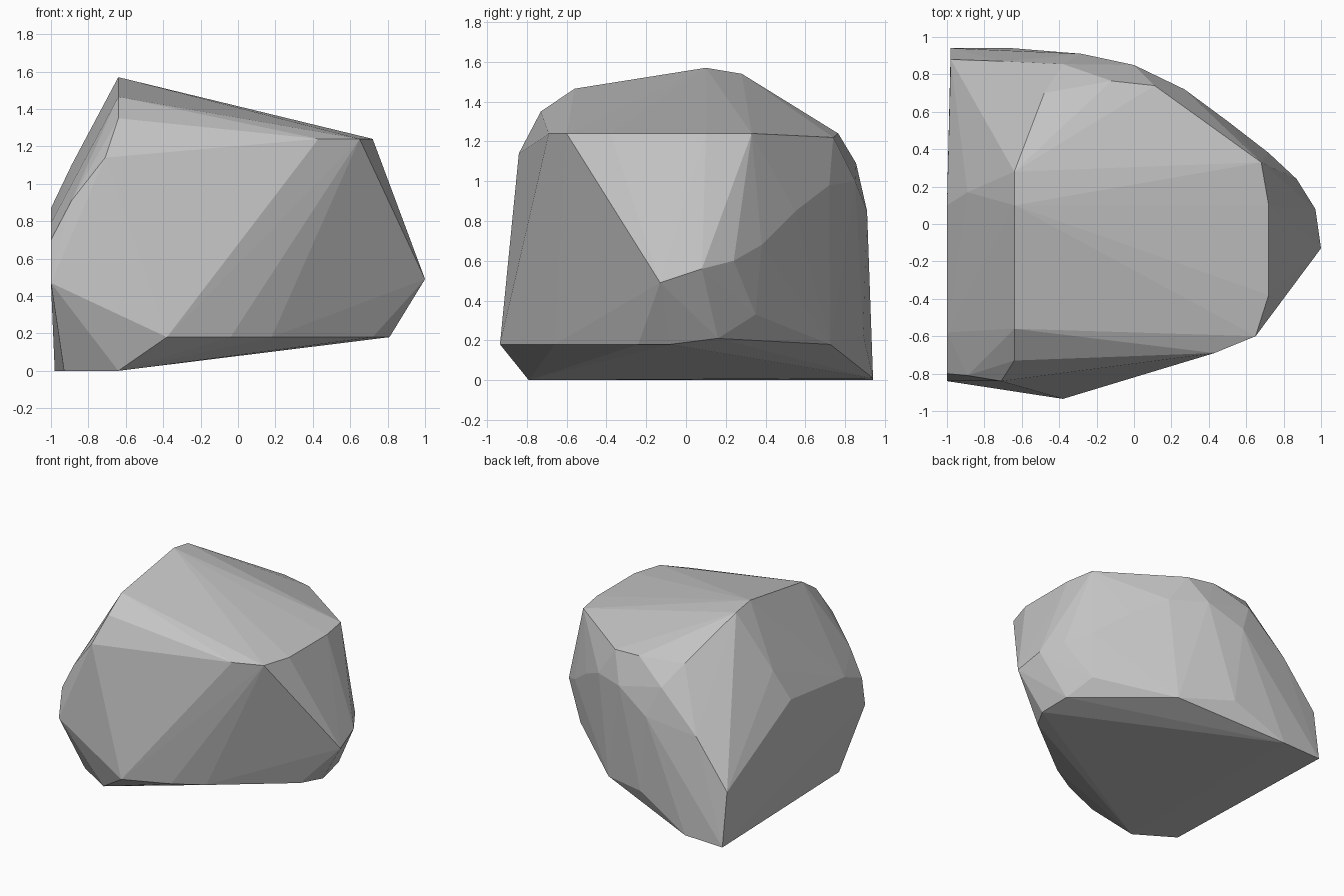
import bpy, bmesh

# Corner points of the faceted boulder, grouped by region
ridge = [(-0.64, 0.10, 1.57), (-0.64, 0.28, 1.54), (-0.64, -0.56, 1.465),
         (-0.64, -0.73, 1.35), (-0.71, -0.84, 1.14)]
shoulder = [(0.43, -0.69, 1.24), (0.65, -0.60, 1.24), (0.72, -0.38, 1.24),
            (0.72, 0.10, 1.24), (0.68, 0.33, 1.24), (0.11, 0.74, 1.22),
            (-0.12, 0.765, 1.24), (-0.48, 0.70, 1.25)]
rounded_back = [(1.0, -0.13, 0.49), (0.97, 0.08, 0.56), (0.87, 0.24, 0.60),
                (0.72, 0.38, 0.68), (0.50, 0.55, 0.85), (0.27, 0.72, 0.98),
                (0.0, 0.85, 1.0), (-0.38, 0.855, 1.09), (-0.28, 0.91, 0.85),
                (-0.70, 0.87, 0.785)]
lower_back = [(0.69, 0.35, 0.33), (0.18, 0.725, 0.18), (-0.22, 0.89, 0.23)]
left_side = [(-1.0, 0.10, 0.87), (-0.89, 0.17, 1.10), (-1.0, -0.58, 0.79),
             (-0.89, -0.81, 0.91), (-1.0, -0.80, 0.70), (-1.0, -0.84, 0.47),
             (-0.98, 0.88, 0.42)]
underside = [(-0.98, 0.94, 0.0), (-0.65, 0.94, 0.01), (-0.93, -0.61, 0.0),
             (-0.64, -0.79, 0.0), (-0.38, -0.935, 0.18), (-0.04, -0.79, 0.18),
             (0.18, -0.66, 0.18), (0.72, -0.24, 0.18), (0.81, -0.08, 0.18),
             (0.78, 0.16, 0.21)]

# Wrap the corners in a convex shell
bm = bmesh.new()
for p in ridge + shoulder + rounded_back + lower_back + left_side + underside:
    bm.verts.new(p)
bmesh.ops.convex_hull(bm, input=bm.verts[:])
bmesh.ops.delete(bm, geom=[v for v in bm.verts if not v.link_faces], context='VERTS')
bmesh.ops.recalc_face_normals(bm, faces=bm.faces[:])

mesh = bpy.data.meshes.new("boulder")
bm.to_mesh(mesh)
bm.free()
boulder = bpy.data.objects.new("boulder", mesh)
bpy.context.collection.objects.link(boulder)

# Plain grey stone
stone = bpy.data.materials.new("grey_stone")
stone.diffuse_color = (0.55, 0.55, 0.55, 1.0)
mesh.materials.append(stone)
